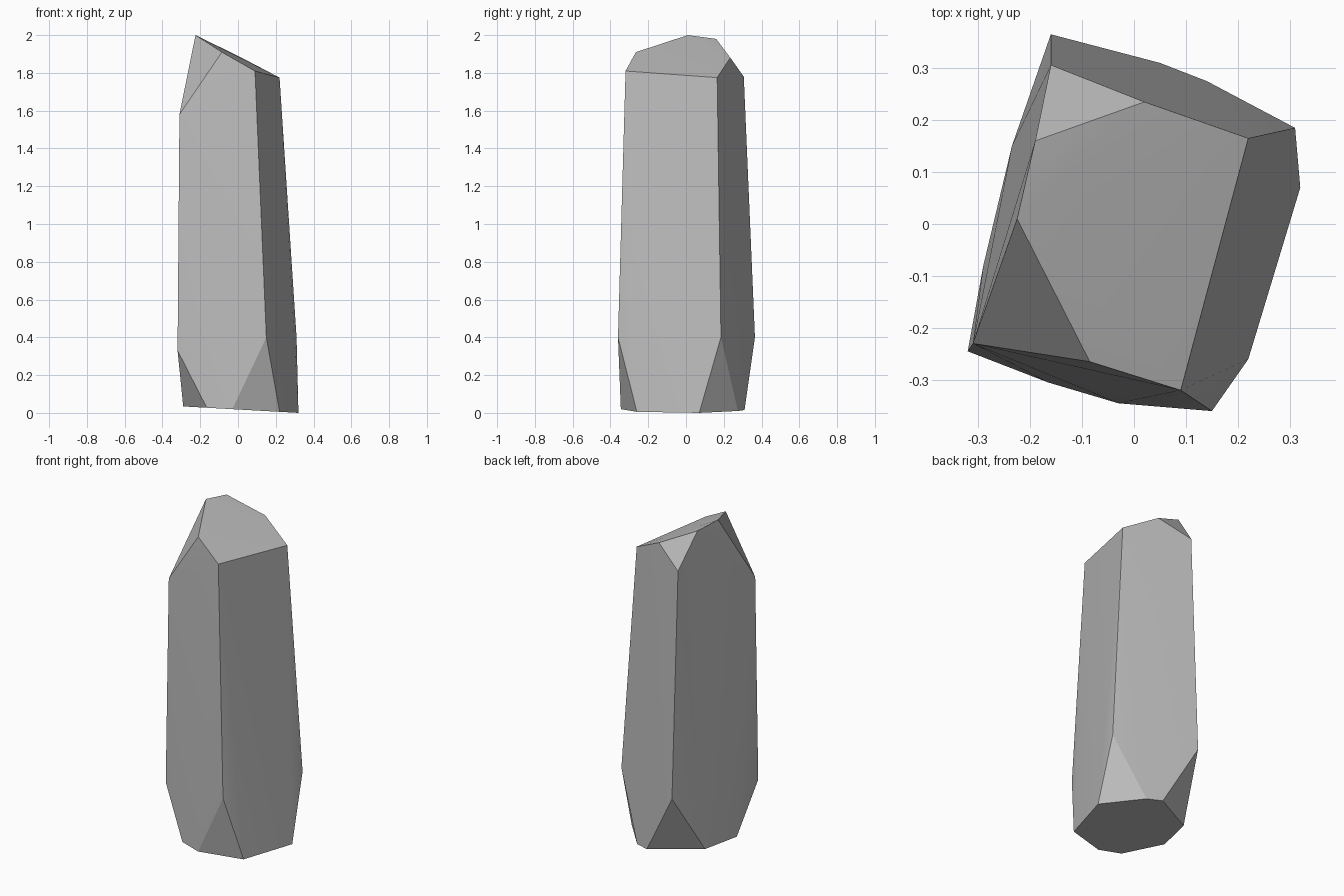
import bpy
import bmesh
import math

# Remove the default cube
default_cube = bpy.data.objects.get("Cube")
if default_cube:
    bpy.data.objects.remove(default_cube, do_unlink=True)


def make_material(name, value):
    """Plain matte material with one flat grey."""
    colour = (value, value, value, 1.0)
    material = bpy.data.materials.new(name)
    material.diffuse_color = colour
    material.use_nodes = True
    shader = material.node_tree.nodes["Principled BSDF"]
    shader.inputs["Base Color"].default_value = colour
    shader.inputs["Roughness"].default_value = 0.9
    return material


def foot_height(x):
    """The base is sliced slightly askew, lowest towards +x."""
    return 0.018 - 0.056 * x


# Base outline: two points for each chipped lower corner
foot_outline = [
    (-0.165, -0.305), (-0.03, -0.345), (0.22, -0.26), (0.32, 0.07),
    (0.14, 0.275), (0.05, 0.31), (-0.235, 0.15), (-0.29, -0.08),
]
foot = [(x, y, foot_height(x)) for x, y in foot_outline]

# Lower ends of the four long edges, where the corner chips begin
shoulders = [
    (-0.32, -0.245, 0.33), (0.15, -0.36, 0.4),
    (0.31, 0.185, 0.4), (-0.16, 0.365, 0.4),
]

# Upper ends of the long edges
upper_corners = [
    (-0.31, -0.23, 1.58), (0.09, -0.32, 1.81),
    (0.22, 0.165, 1.775), (-0.16, 0.306, 1.78),
]

# Sloping crown, chipped at the front right and back right corners
crown = [
    (-0.085, -0.265, 1.91), (-0.225, 0.01, 2.0),
    (-0.19, 0.16, 1.98), (0.02, 0.235, 1.88),
]

# Wrap the rings into one faceted stone and merge nearly flat triangles
bm = bmesh.new()
for ring in (foot, shoulders, upper_corners, crown):
    for point in ring:
        bm.verts.new(point)
bmesh.ops.convex_hull(bm, input=bm.verts)
bmesh.ops.dissolve_limit(bm, angle_limit=math.radians(2),
                         verts=bm.verts, edges=bm.edges)
bmesh.ops.recalc_face_normals(bm, faces=bm.faces)

mesh = bpy.data.meshes.new("stone_pillar")
bm.to_mesh(mesh)
bm.free()

stone_pillar = bpy.data.objects.new("stone_pillar", mesh)
bpy.context.collection.objects.link(stone_pillar)
mesh.materials.append(make_material("stone_grey", 0.5))

# Smooth the almost flat sides while keeping every real edge crisp
bpy.ops.object.select_all(action="DESELECT")
stone_pillar.select_set(True)
bpy.context.view_layer.objects.active = stone_pillar
bpy.ops.object.shade_smooth_by_angle(angle=math.radians(12))
